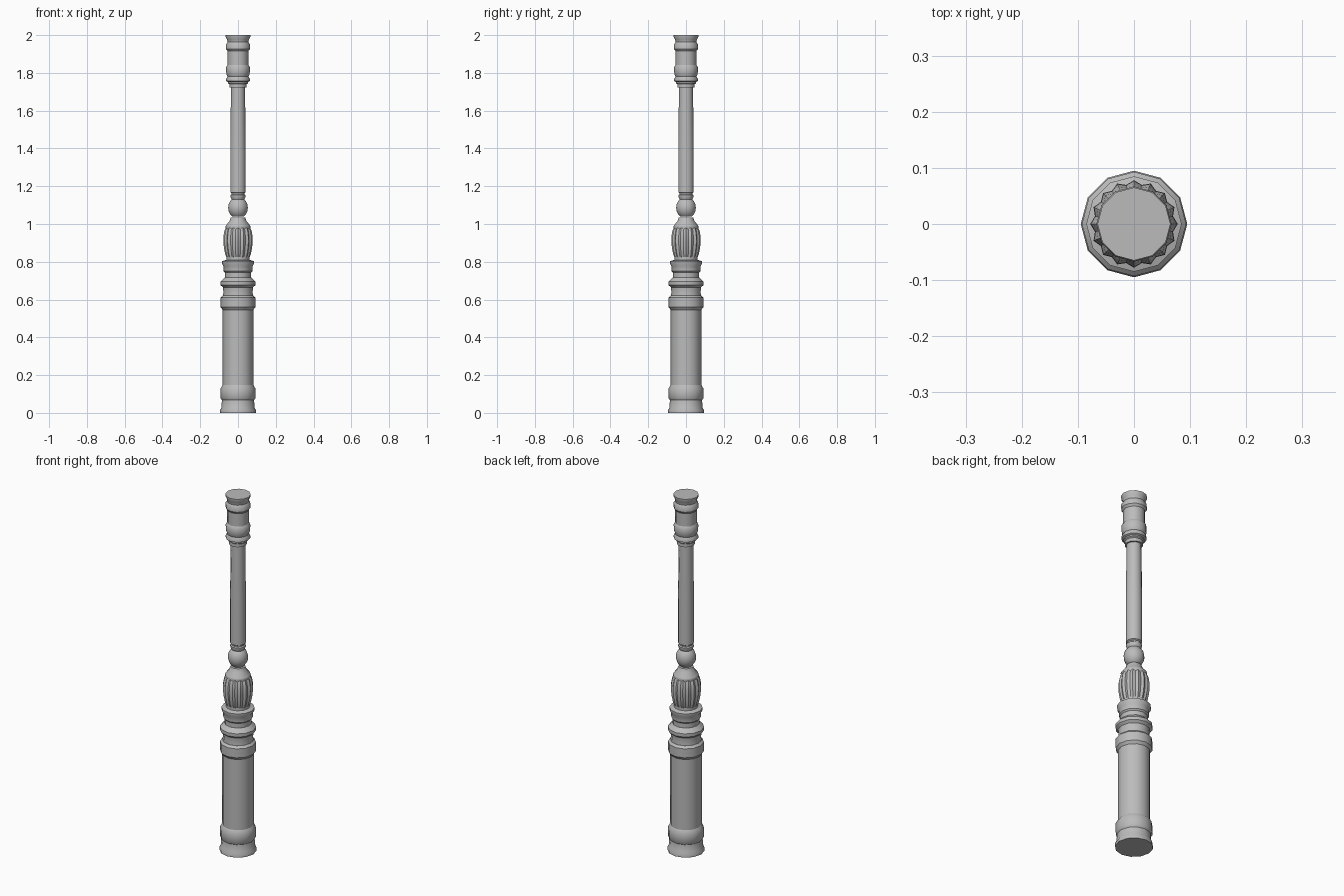
import bpy, bmesh, math

cube = bpy.data.objects.get("Cube")
if cube:
    bpy.data.objects.remove(cube, do_unlink=True)

GREY = (0.5, 0.5, 0.5, 1)
metal = bpy.data.materials.new("grey_metal")
metal.use_nodes = True
metal.diffuse_color = GREY
metal.node_tree.nodes["Principled BSDF"].inputs["Base Color"].default_value = GREY


def lathe(name, profile, sides=12, groove=0.0, angle=35):
    """Turn a (radius, z) profile; groove pulls in every second column."""
    bm = bmesh.new()
    rings = []
    for r, z in profile:
        ring = []
        for i in range(sides):
            a = math.tau * i / sides
            k = r * (1 - groove * (i % 2))
            ring.append(bm.verts.new((k * math.cos(a), k * math.sin(a), z)))
        rings.append(ring)
    for low, high in zip(rings, rings[1:]):
        for i in range(sides):
            j = (i + 1) % sides
            bm.faces.new((low[i], low[j], high[j], high[i]))
    bm.faces.new(rings[0][::-1])
    bm.faces.new(rings[-1])
    mesh = bpy.data.meshes.new(name)
    bm.to_mesh(mesh)
    bm.free()
    mesh.materials.append(metal)
    obj = bpy.data.objects.new(name, mesh)
    bpy.context.collection.objects.link(obj)
    bpy.ops.object.select_all(action="DESELECT")
    obj.select_set(True)
    bpy.context.view_layer.objects.active = obj
    bpy.ops.object.shade_smooth_by_angle(angle=math.radians(angle))
    return obj


# Wide pedestal with its lower and upper bands
lathe("base_foot", [(.095, 0), (.095, .015), (.088, .028), (.085, .07)])
lathe("base_lower_band", [(.085, .068), (.092, .078), (.092, .13), (.081, .148)])
lathe("base_column", [(.081, .14), (.081, .56)])
lathe("base_upper_band", [(.081, .545), (.092, .56), (.092, .61), (.08, .622)])
lathe("base_neck", [(.08, .615), (.077, .64), (.08, .665), (.093, .677),
                    (.093, .695), (.07, .717)])

# Collar below the fluted bulb
lathe("collar", [(.069, .71), (.069, .742), (.076, .75), (.076, .775),
                 (.085, .79), (.085, .803), (.062, .81), (.062, .825)])

# Fluted bulb with its rim
bulb = [(.06, .82), (.068, .84), (.074, .87), (.078, .905), (.077, .935),
        (.072, .965), (.065, .98)]
lathe("fluted_bulb", bulb, sides=32, groove=.09, angle=20)
lathe("bulb_rim", [(.063, .97), (.067, .985), (.064, .993), (.045, 1.015),
                   (.038, 1.035)])

# Ball and small ring under the shaft
ball = [(.052 * math.sin(t), 1.086 - .058 * math.cos(t))
        for t in (math.radians(35 + 11 * i) for i in range(11))]
lathe("ball", ball)
lathe("shaft_ring", [(.033, 1.13), (.04, 1.145), (.04, 1.153), (.034, 1.157),
                     (.034, 1.163), (.041, 1.168), (.041, 1.175)])

# Slender shaft with a slight taper
lathe("shaft", [(.041, 1.17), (.041, 1.4), (.037, 1.73)])

# Banded head
lathe("head_collar", [(.046, 1.722), (.046, 1.74), (.053, 1.745),
                      (.053, 1.752), (.063, 1.757), (.063, 1.768), (.055, 1.782)])
lathe("head_lower_band", [(.055, 1.78), (.062, 1.795), (.063, 1.83), (.055, 1.842)])
lathe("head_drum", [(.055, 1.835), (.055, 1.925)])
lathe("head_upper_band", [(.055, 1.915), (.064, 1.927), (.064, 1.95), (.055, 1.963)])
lathe("head_cap", [(.055, 1.96), (.058, 1.978), (.065, 1.99), (.065, 2.0)])
